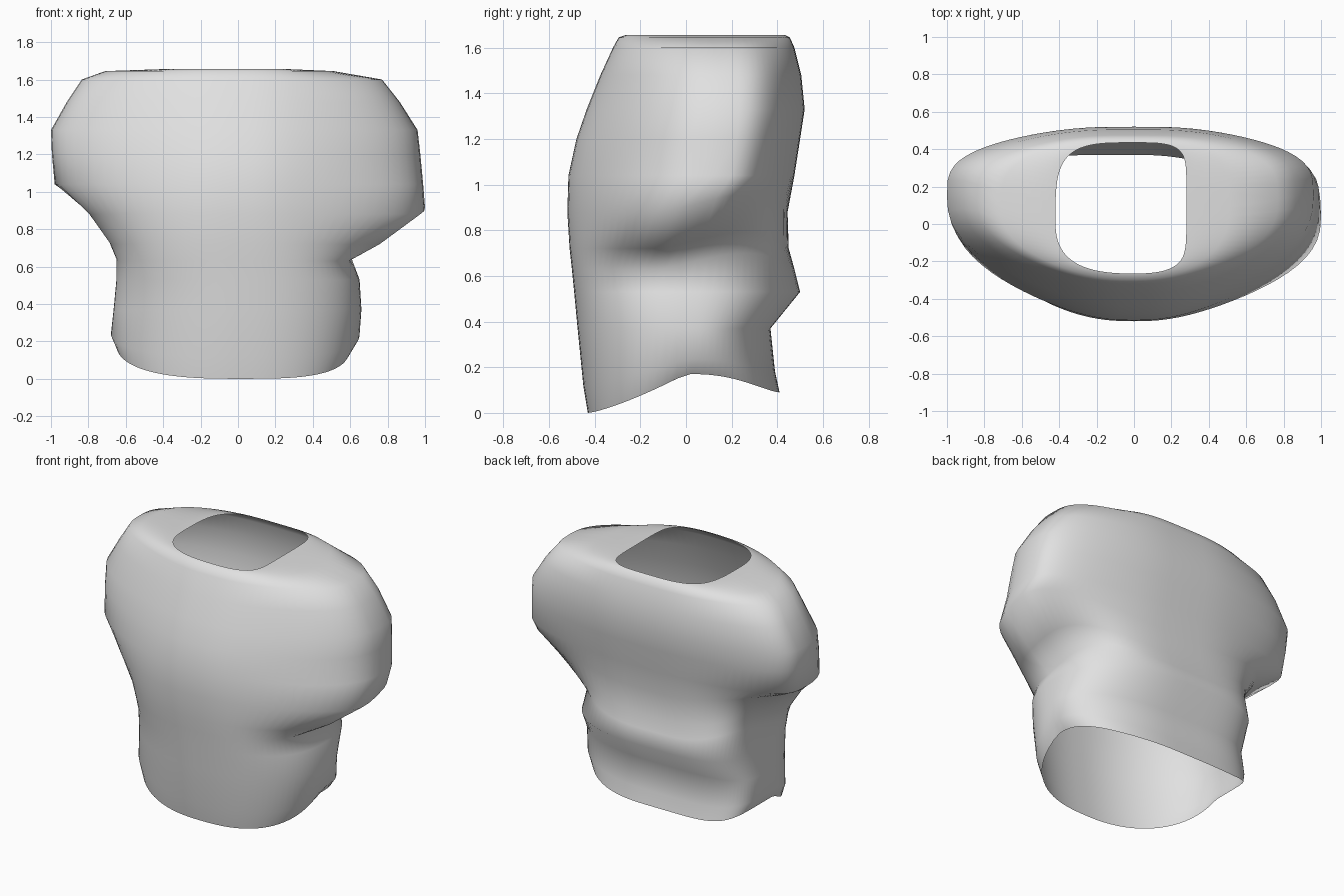
import bpy, bmesh, math

# one pale grey cloth colour
grey = bpy.data.materials.new("pale_grey")
grey.diffuse_color = (0.75, 0.75, 0.75, 1)

# height, torso half width left/right, sleeve bulge left/right,
# front y, back y, y of the widest point
ROWS = [
    (0.00, .63, .58, .02, .02, -.43, .41, .02),
    (0.12, .63, .60, .05, .05, -.45, .39, .02),
    (0.37, .625, .63, .04, .03, -.475, .37, .02),
    (0.53, .62, .62, .03, .03, -.49, .50, .00),
    (0.63, .62, .60, .03, .00, -.50, .475, -.03),
    (0.72, .62, .59, .07, .18, -.51, .45, .00),
    (0.88, .61, .59, .20, .41, -.52, .445, .04),
    (1.04, .60, .58, .38, .41, -.515, .475, .12),
    (1.20, .60, .58, .395, .395, -.48, .50, .14),
    (1.33, .60, .58, .40, .38, -.435, .52, .15),
    (1.48, .58, .56, .335, .305, -.375, .505, .15),
    (1.60, .55, .53, .285, .24, -.32, .475, .13),
    (1.645, .51, .44, .20, .07, -.295, .455, .09),
    (1.655, .45, .37, -.03, -.09, -.265, .435, .02),
]
N = 80


def power(v, e):
    return math.copysign(abs(v) ** e, v)


def ring_point(row, t):
    z, wl, wr, el, er, yf, yb, cy = row
    c, s = math.cos(t), math.sin(t)
    right, back = c > 0, s > 0
    w, e = (wr, er) if right else (wl, el)
    # roundness of each quarter: waist is uneven, chest is regular
    low = (0.85 if right else 0.42) if back else (0.8 if right else 0.97)
    high = 0.58 if back else 0.8
    k = min(1, max(0, (z - 0.45) / 0.45))
    n = low + (high - low) * k
    x = w * power(c, n) + e * power(c, 2.5 if back else 3)
    y = cy + ((yb - cy) if back else (cy - yf)) * power(s, n)
    # hem rises at the sides and a little at the back
    if z < 0.37:
        if back:
            lift = 0.09 + 0.08 * abs(c) ** 3
        else:
            lift = 0.17 * max(0, 1 - max(0, -y) / 0.43) ** 1.3
        z += lift * (1 - z / 0.37)
    # underside of the sleeves slopes up towards the back
    elif 0.6 < z < 0.9:
        z += 0.25 * max(0, y + 0.1) * c * c
    return x, y, z


# open torso garment, lofted from hem to neckline
bm = bmesh.new()
rings = [[bm.verts.new(ring_point(r, 2 * math.pi * i / N)) for i in range(N)]
         for r in ROWS]
for a, b in zip(rings, rings[1:]):
    for i in range(N):
        j = (i + 1) % N
        bm.faces.new((a[i], a[j], b[j], b[i]))
mesh = bpy.data.meshes.new("torso_garment")
bm.to_mesh(mesh)
bm.free()
mesh.materials.append(grey)
for f in mesh.polygons:
    f.use_smooth = True
garment = bpy.data.objects.new("torso_garment", mesh)
bpy.context.collection.objects.link(garment)
